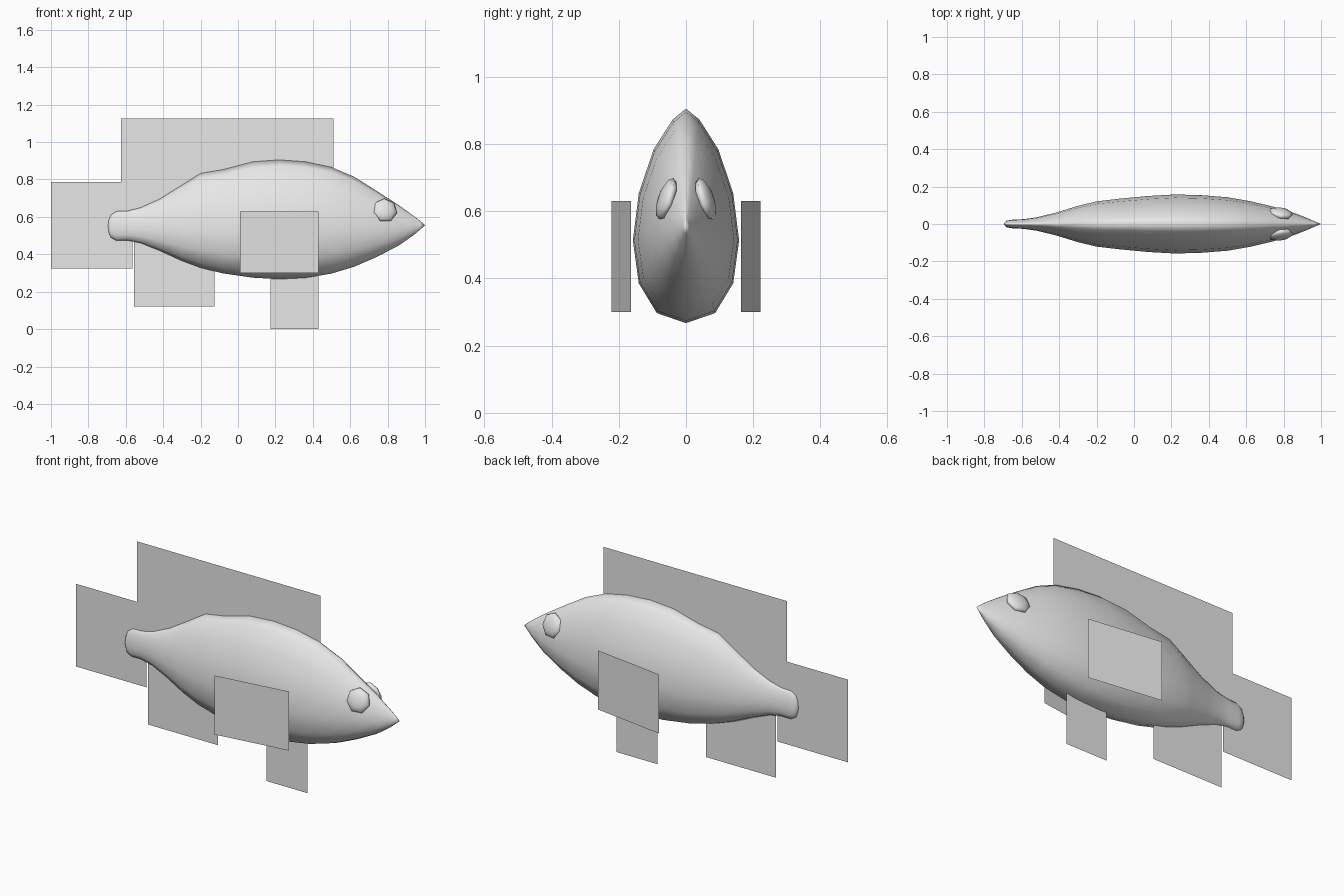
import bpy, bmesh
from math import radians
from mathutils import Euler, Matrix, Vector

cube = bpy.data.objects.get("Cube")
if cube:
    bpy.data.objects.remove(cube)

grey = bpy.data.materials.new("plain_grey")
grey.use_nodes = True
grey.diffuse_color = (0.8, 0.8, 0.8, 1)
grey.node_tree.nodes["Principled BSDF"].inputs["Base Color"].default_value = (0.8, 0.8, 0.8, 1)


def finish(name, bm, smooth=False):
    mesh = bpy.data.meshes.new(name)
    bm.to_mesh(mesh)
    bm.free()
    mesh.materials.append(grey)
    for p in mesh.polygons:
        p.use_smooth = smooth
    obj = bpy.data.objects.new(name, mesh)
    bpy.context.collection.objects.link(obj)
    return obj


# Body: one egg-shaped half section (width, height), mirrored and lofted
half = [(0, 1), (.25, .95), (.61, .81), (.89, .605), (1, .385), (.89, .186), (.55, .047)]
section = half + [(0, 0)] + [(-w, h) for w, h in reversed(half[1:])]
# Stations from tail to nose: x, bottom, top, half width
stations = [
    (-.692, .52, .58, .008), (-.68, .49, .61, .018), (-.65, .473, .63, .023),
    (-.59, .474, .632, .026), (-.52, .46, .65, .036), (-.42, .42, .695, .06),
    (-.3, .365, .77, .097), (-.2, .328, .833, .121), (-.08, .298, .853, .135),
    (.08, .275, .895, .15), (.22, .267, .905, .158), (.36, .274, .895, .154),
    (.5, .297, .866, .143), (.62, .333, .815, .122), (.74, .385, .74, .094),
    (.86, .447, .662, .058), (.94, .503, .605, .026), (.975, .533, .578, .01)]
bm = bmesh.new()
rings = [[bm.verts.new((x, w * hw, lo + h * (hi - lo))) for w, h in section]
         for x, lo, hi, hw in stations]
n = len(section)
for a, b in zip(rings, rings[1:]):
    for i in range(n):
        j = (i + 1) % n
        bm.faces.new((a[i], a[j], b[j], b[i]))
nose = bm.verts.new((1, 0, .555))
tail = bm.verts.new((-.695, 0, .55))
for i in range(n):
    j = (i + 1) % n
    bm.faces.new((rings[-1][i], rings[-1][j], nose))
    bm.faces.new((rings[0][j], rings[0][i], tail))
bmesh.ops.recalc_face_normals(bm, faces=bm.faces)
finish("body", bm, True)


# Fins: thin flat sheets given by opposite corners
def fin(name, start, end):
    (x0, y0, z0), (x1, y1, z1) = start, end
    bm = bmesh.new()
    corners = [(x0, y0, z0), (x1, y1, z0), (x1, y1, z1), (x0, y0, z1)]
    bm.faces.new([bm.verts.new(c) for c in corners])
    finish(name, bm)


fin("dorsal_fin", (-.625, 0, .6), (.51, 0, 1.125))
fin("tail_fin", (-1, 0, .325), (-.565, 0, .787))
fin("anal_fin", (-.555, 0, .12), (-.125, 0, .48))
fin("pelvic_fin", (.175, 0, 0), (.43, 0, .33))

# Paired side fins and flattened, tilted eyes
for side, label in ((1, "left"), (-1, "right")):
    fin(label + "_pectoral_fin", (.01, side * .222, .3), (.43, side * .163, .63))
    bm = bmesh.new()
    bmesh.ops.create_uvsphere(bm, u_segments=7, v_segments=6, radius=1)
    turn = Euler((radians(90 + side * 18), 0, radians(-side * 10))).to_matrix().to_4x4()
    place = Matrix.Translation(Vector((.785, side * .058, .635)))
    bm.transform(place @ turn @ Matrix.Diagonal((.067, .067, .024, 1)))
    finish(label + "_eye", bm, True)
